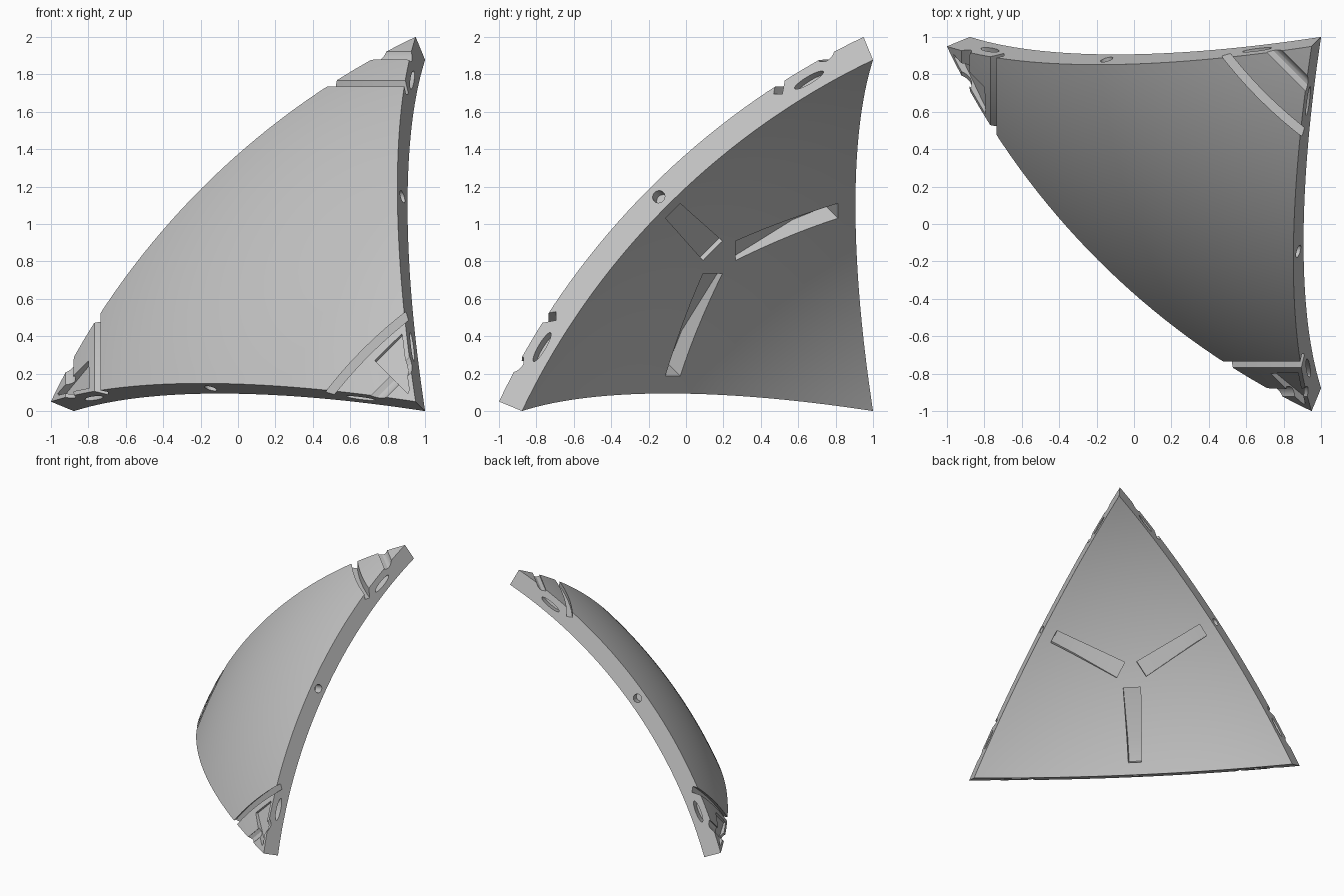
import bpy, bmesh, math
from mathutils import Matrix, Vector

if "Cube" in bpy.data.objects:
    bpy.data.objects.remove(bpy.data.objects["Cube"])

# Sphere centre offset C; corners point along the cyclic turns of (1, 1, K)
C = 1.32
K = (C + 1.877) / C
R_IN = math.sqrt(2 * C * C + (C + 1.877) ** 2)
R_OUT = R_IN * (C + 2) / (C + 1.877)
R_MID = (R_IN + R_OUT) / 2
PLACE = Matrix.Translation((1 + C, 1 + C, -C)) @ Matrix.Rotation(math.pi, 4, "Z")
TURNS = [Matrix.Rotation(math.radians(120 * i), 4, Vector((1, 1, 1))) for i in range(3)]
P1, P2, P3 = Vector((K, 1, 1)), Vector((1, K, 1)), Vector((1, 1, K))

grey = bpy.data.materials.new("plain grey")
grey.use_nodes = True
colour = (0.55, 0.55, 0.55, 1)
grey.diffuse_color = colour
grey.node_tree.nodes["Principled BSDF"].inputs["Base Color"].default_value = colour


def finish(name, bm):
    """Turn a bmesh in sphere coordinates into a placed object."""
    bmesh.ops.recalc_face_normals(bm, faces=bm.faces)
    bmesh.ops.transform(bm, matrix=PLACE, verts=bm.verts)
    mesh = bpy.data.meshes.new(name)
    bm.to_mesh(mesh)
    bm.free()
    mesh.materials.append(grey)
    obj = bpy.data.objects.new(name, mesh)
    bpy.context.collection.objects.link(obj)
    return obj


def loft(bm, rings, turn):
    """Closed solid through a series of equal rings of points."""
    rows = [[bm.verts.new(turn @ Vector(p)) for p in ring] for ring in rings]
    for a, b in zip(rows, rows[1:]):
        for i in range(len(a)):
            j = (i + 1) % len(a)
            bm.faces.new((a[i], a[j], b[j], b[i]))
    bm.faces.new(rows[0])
    bm.faces.new(rows[-1])


def cut(target, name, solids, turns):
    bm = bmesh.new()
    for turn in turns:
        for rings in solids:
            loft(bm, rings, turn)
    cutter = finish(name, bm)
    cutter.hide_render = True
    mod = target.modifiers.new(name, "BOOLEAN")
    mod.operation = "DIFFERENCE"
    mod.solver = "EXACT"
    mod.object = cutter
    bpy.context.view_layer.objects.active = target
    bpy.ops.object.modifier_apply(modifier=name)
    bpy.data.objects.remove(cutter)


# Curved triangular shell
N = 36
bm = bmesh.new()
layers = []
for radius in (R_OUT, R_IN):
    g = {}
    for i in range(N + 1):
        for j in range(i + 1):
            p = P3 * (N - i) + P1 * (i - j) + P2 * j
            g[i, j] = bm.verts.new(p.normalized() * radius)
    for i in range(N):
        for j in range(i + 1):
            bm.faces.new((g[i, j], g[i + 1, j], g[i + 1, j + 1]))
            if j < i:
                bm.faces.new((g[i, j], g[i + 1, j + 1], g[i, j + 1]))
    layers.append(g)
rim = [(i, 0) for i in range(N)] + [(N, j) for j in range(N)] + [(i, i) for i in range(N, 0, -1)]
top, low = layers
for a, b in zip(rim, rim[1:] + rim[:1]):
    bm.faces.new((top[a], top[b], low[b], low[a]))
shell = finish("curved_shell_panel", bm)

# Arc groove across each corner
arc = []
for step in range(25):
    a = math.radians(20 + 50 * step / 24)
    arc.append([(r * math.cos(a), r * math.sin(a), C + h)
                for r, h in ((2.29, 1.695), (2.335, 1.695), (2.335, 1.95), (2.29, 1.95))])
cut(shell, "arc_groove", [arc], TURNS)

# Straight channel with a rounded side near each tip
profile = [(0.372, 1.868), (0.33, 1.868), (0.31, 1.876), (0.295, 1.89),
           (0.286, 1.905), (0.28, 1.925), (0.28, 2.05), (0.372, 2.05)]
channel = [[(C + s / 2 + e, C + s / 2 - e, C + h) for s, h in profile] for e in (-0.3, 0.3)]
cut(shell, "tip_channel", [channel], TURNS)

# Shallow half-corner pocket on the two lower corners
axis = P3.normalized()
across = Vector((1, -1, 0)).normalized()
inward = axis.cross(across)
if inward.x < 0:
    inward = -inward
pocket = [[axis * h + inward * d + across * e
           for d, e in ((0.07, 0.0), (0.37, 0.0), (0.37, 0.205), (0.08, 0.02))]
          for h in (R_OUT - 0.04, R_OUT + 0.1)]
cut(shell, "corner_pocket", [pocket], TURNS[1:])

# Tapered slots on the hollow side, aimed at the middle of each edge
up = Vector((1, 1, 1)).normalized()
out = Vector((-2, 1, 1)).normalized()
side = Vector((0, 1, -1)).normalized()
slot = [[out * r + side * (s * w) + up * h
         for s, h in ((-1, 3.4), (1, 3.4), (1, floor), (-1, floor))]
        for r, w, floor in ((0.1, 0.073, 3.73), (0.52, 0.06, 3.765), (0.72, 0.056, 3.741))]
cut(shell, "inner_slot", [slot], TURNS)

# Round hole and two slits in every rim face
normal = Vector((K + 1, -1, -1)).normalized()
start = P3.normalized()
sweep = start.angle(P2)
along = (P2 - start * P2.dot(start)).normalized()


def rim_hole(angle, length, width, depth):
    p = start * math.cos(angle) + along * math.sin(angle)
    q = normal.cross(p)
    rings = []
    for d in (-0.05, depth):
        rings.append([p * (R_MID + width * math.sin(t)) + q * (length * math.cos(t)) + normal * d
                      for t in (math.tau * i / 24 for i in range(24))])
    return rings


slit = math.radians(5.5)
cut(shell, "rim_hole", [rim_hole(sweep / 2, 0.034, 0.034, 0.08),
                        rim_hole(slit, 0.09, 0.021, 0.07),
                        rim_hole(sweep - slit, 0.09, 0.021, 0.07)], TURNS)

# Smooth the curved skin and keep the cut edges sharp
bpy.ops.object.select_all(action="DESELECT")
shell.select_set(True)
bpy.context.view_layer.objects.active = shell
bpy.ops.object.shade_smooth_by_angle(angle=math.radians(25))
